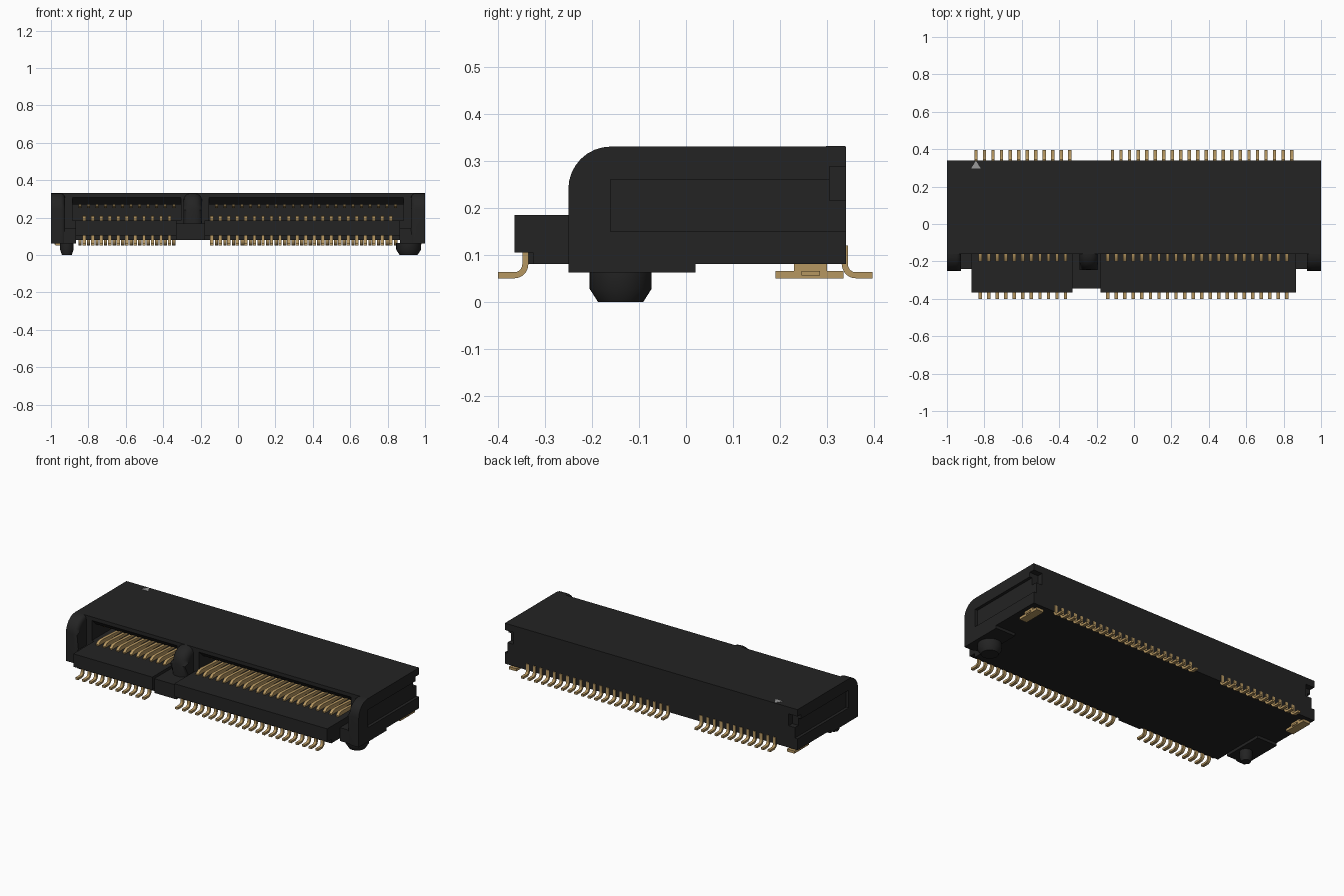
import bpy, bmesh, math
from mathutils import Vector

if "Cube" in bpy.data.objects:
    bpy.data.objects.remove(bpy.data.objects["Cube"])


def material(name, rgb):
    m = bpy.data.materials.new(name)
    m.diffuse_color = (*rgb, 1)
    m.use_nodes = True
    m.node_tree.nodes["Principled BSDF"].inputs["Base Color"].default_value = m.diffuse_color
    return m


BLACK = material("black_plastic", (0.017, 0.017, 0.017))
GOLD = material("gold_contact", (0.47, 0.31, 0.12))
GREY = material("grey_marking", (0.32, 0.32, 0.32))


def finish(name, bm, mat, smooth=False):
    bmesh.ops.recalc_face_normals(bm, faces=bm.faces)
    mesh = bpy.data.meshes.new(name)
    bm.to_mesh(mesh)
    bm.free()
    ob = bpy.data.objects.new(name, mesh)
    bpy.context.collection.objects.link(ob)
    mesh.materials.append(mat)
    if smooth:
        bpy.ops.object.select_all(action='DESELECT')
        ob.select_set(True)
        bpy.context.view_layer.objects.active = ob
        bpy.ops.object.shade_smooth_by_angle(angle=math.radians(35))
    return ob


def add_prism(bm, pts, x0, x1):
    """Side profile of (y, z) points swept along x."""
    a = [bm.verts.new((x0, y, z)) for y, z in pts]
    b = [bm.verts.new((x1, y, z)) for y, z in pts]
    bm.faces.new(a)
    bm.faces.new(b[::-1])
    n = len(pts)
    for i in range(n):
        j = (i + 1) % n
        bm.faces.new((a[i], b[i], b[j], a[j]))


def rect(y0, y1, z0, z1):
    return [(y0, z0), (y1, z0), (y1, z1), (y0, z1)]


def arc(cy, cz, r, a0, a1, n=8):
    return [(cy + r * math.cos(math.radians(a0 + (a1 - a0) * i / n)),
             cz + r * math.sin(math.radians(a0 + (a1 - a0) * i / n))) for i in range(n + 1)]


def prisms(name, parts, mat=BLACK, smooth=False):
    bm = bmesh.new()
    for pts, x0, x1 in parts:
        add_prism(bm, pts, x0, x1)
    return finish(name, bm, mat, smooth)


def rounded_nose(name, pts, x0, x1, round_x, width):
    """Swept profile whose front edges at the given x positions are rounded."""
    bm = bmesh.new()
    add_prism(bm, pts, x0, x1)
    ymax = max(p[0] for p in pts)
    zmin = min(p[1] for p in pts)
    edges = []
    for e in bm.edges:
        mid = (e.verts[0].co + e.verts[1].co) / 2
        same = abs(e.verts[0].co.x - e.verts[1].co.x) < 1e-5
        if same and mid.y < ymax - 1e-4 and mid.z > zmin + 1e-4 \
                and any(abs(mid.x - r) < 1e-4 for r in round_x):
            edges.append(e)
    bmesh.ops.bevel(bm, geom=edges, offset=width, segments=4, profile=0.5,
                    affect='EDGES', clamp_overlap=True)
    return finish(name, bm, BLACK, True)


# Main housing block, later hollowed by the slot and side cutters
housing = prisms("housing", [(rect(-0.16, 0.34, 0.08, 0.33), -1, 1)])

# Card slots with a chamfered upper mouth
slot = [(-0.2, 0.185), (0.12, 0.185), (0.12, 0.27), (-0.12, 0.27), (-0.16, 0.308), (-0.2, 0.308)]
cuts = [(slot, -0.885, -0.305), (slot, -0.155, 0.885)]
# Shallow side panels and rear corner notches
for s in (-1, 1):
    for pts, depth in ((rect(-0.17, 0.305, 0.15, 0.26), 0.018),
                       (rect(0.304, 0.4, 0.15, 0.216), 0.018),
                       (rect(0.305, 0.4, 0.215, 0.288), 0.06)):
        xs = sorted((s * (1 - depth), s * 1.05))
        cuts.append((pts, *xs))
for i, cut in enumerate(cuts):
    cutter = prisms("housing_cutter_%d" % i, [cut])
    mod = housing.modifiers.new("cut", 'BOOLEAN')
    mod.operation = 'DIFFERENCE'
    mod.solver = 'EXACT'
    mod.object = cutter
    bpy.context.view_layer.objects.active = housing
    bpy.ops.object.select_all(action='DESELECT')
    housing.select_set(True)
    bpy.ops.object.modifier_apply(modifier=mod.name)
    bpy.data.objects.remove(cutter, do_unlink=True)

# Rounded end arms, with feet and low inner shoulders
arm = [(-0.16, 0.0625), (-0.25, 0.0625)] + arc(-0.16, 0.24, 0.09, 180, 90)
for s, side in ((-1, "left"), (1, "right")):
    x0, x1 = sorted((s * 0.925, s))
    rounded_nose(side + "_arm", arm, x0, x1, [s * 0.925], 0.025)
    x0, x1 = sorted((s * 0.865, s))
    prisms(side + "_foot", [(rect(-0.16, 0.02, 0.0625, 0.081), x0, x1)])
    x0, x1 = sorted((s * 0.865, s * 0.94))
    prisms(side + "_shoulder", [(rect(-0.24, -0.159, 0.0625, 0.145), x0, x1)])

# Front tray in two lengths, joined by a lower bridge below the key
tray = [(-0.159, 0.08), (-0.325, 0.08), (-0.325, 0.105), (-0.365, 0.105),
        (-0.365, 0.185), (-0.159, 0.185)]
prisms("front_tray", [(tray, -0.87, -0.33), (tray, -0.18, 0.865)])
prisms("tray_bridge", [(rect(-0.345, -0.159, 0.08, 0.168), -0.33, -0.18)])

# Key post dividing the two slots
key = [(-0.155, 0.165), (-0.245, 0.165)] + arc(-0.155, 0.24, 0.09, 180, 90)
rounded_nose("key_post", key, -0.292, -0.192, [-0.292, -0.192], 0.04)


# Locating pegs with tapered tips
def peg(name, x, r):
    bm = bmesh.new()
    rings = []
    for z, k in ((0, r * 0.73), (0.028, r), (0.065, r)):
        rings.append([bm.verts.new((x + k * math.cos(math.tau * i / 32),
                                    -0.139 + k * math.sin(math.tau * i / 32), z))
                      for i in range(32)])
    for a, b in zip(rings, rings[1:]):
        for i in range(32):
            j = (i + 1) % 32
            bm.faces.new((a[i], a[j], b[j], b[i]))
    bm.faces.new(rings[0][::-1])
    bm.faces.new(rings[-1])
    finish(name, bm, BLACK, True)


peg("left_peg", -0.915, 0.036)
peg("right_peg", 0.912, 0.066)

# Pin positions along both rows
PITCH = 0.0456
front_x = [-0.822 + PITCH * i for i in range(11)] + [-0.14 + PITCH * i for i in range(22)]
rear_x = [-0.845 + PITCH * i for i in range(12)] + [-0.115 + PITCH * i for i in range(22)]


def row(name, pts, xs, width):
    prisms(name, [(pts, x - width / 2, x + width / 2) for x in xs], GOLD, True)


# Bent solder leads at front and rear
front_lead = ([(-0.4, 0.05)] + arc(-0.365, 0.08, 0.03, 270, 360, 5) + [(-0.335, 0.12), (-0.348, 0.12)]
              + arc(-0.365, 0.08, 0.017, 360, 270, 5) + [(-0.4, 0.063)])
rear_lead = [(-y - 0.004, z) for y, z in front_lead]
row("front_leads", front_lead, front_x, 0.018)
row("rear_leads", rear_lead, rear_x, 0.018)

# Spring contacts inside the slots
row("lower_contacts", [(-0.2, 0.18), (-0.2, 0.192), (-0.18, 0.207), (-0.155, 0.21),
                       (0.119, 0.195), (0.119, 0.18)], front_x, 0.018)
row("upper_contacts", [(-0.115, 0.272), (-0.105, 0.258), (-0.08, 0.252),
                       (0.119, 0.262), (0.119, 0.272)], rear_x, 0.016)

# Solder clips under the rear corners
for s, side in ((-1, "left"), (1, "right")):
    x0, x1 = sorted((s * 0.925, s * 0.975))
    t0, t1 = sorted((s * 0.92, s * 0.98))
    prisms(side + "_solder_clip", [(rect(0.19, 0.335, 0.05, 0.066), x0, x1),
                                   (rect(0.23, 0.30, 0.052, 0.081), x0, x1),
                                   (rect(0.245, 0.285, 0.056, 0.066), t0, t1)], GOLD)

# Triangular first-pin marker on the roof
bm = bmesh.new()
low = [bm.verts.new((x, y, 0.3295)) for x, y in ((-0.87, 0.298), (-0.82, 0.298), (-0.845, 0.338))]
face = bm.faces.new(low)
top = bmesh.ops.extrude_face_region(bm, geom=[face])
bmesh.ops.translate(bm, vec=Vector((0, 0, 0.002)),
                    verts=[v for v in top["geom"] if isinstance(v, bmesh.types.BMVert)])
finish("pin_marker", bm, GREY)
